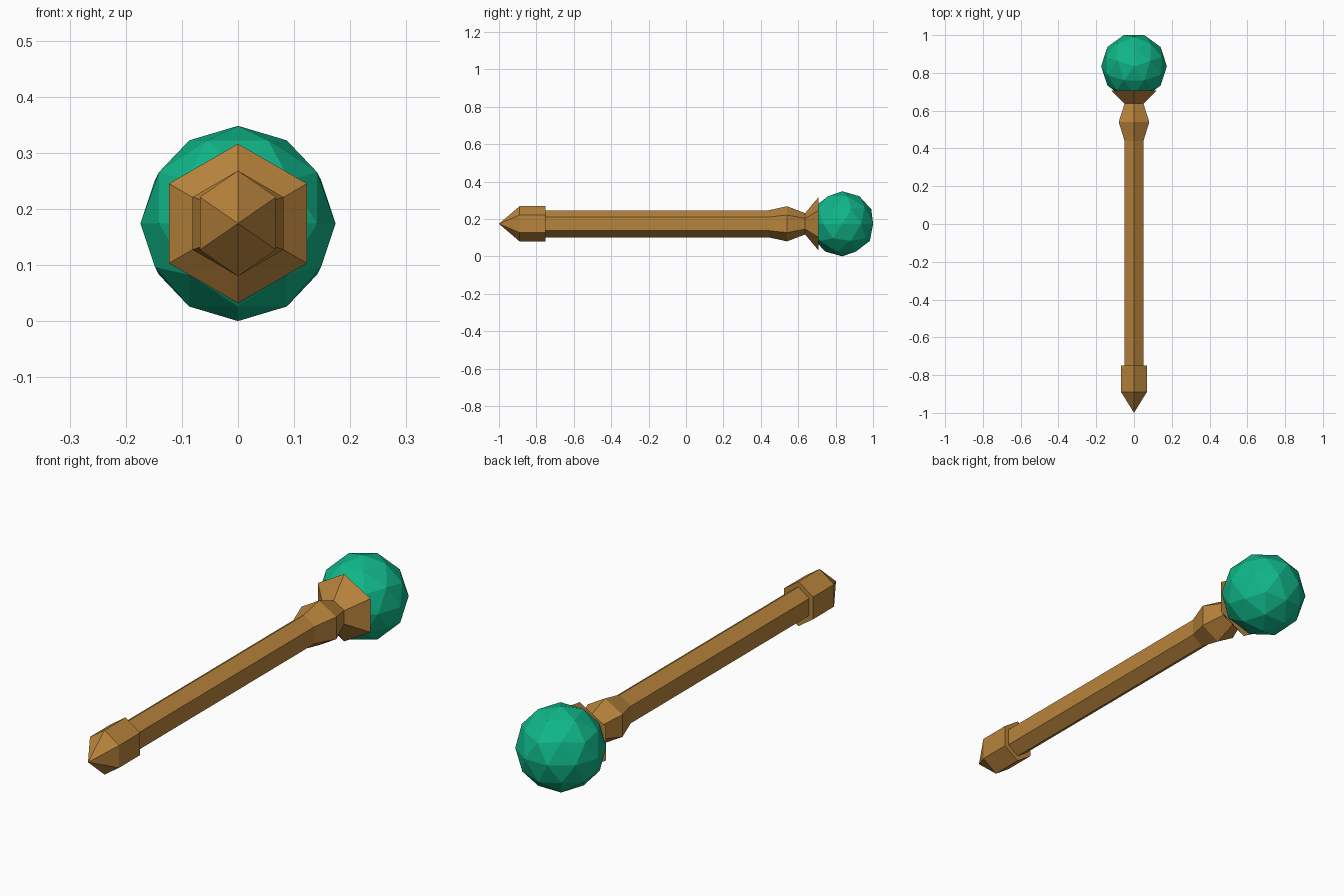
import bpy
import bmesh
import math
from mathutils import Matrix

if "Cube" in bpy.data.objects:
    bpy.data.objects.remove(bpy.data.objects["Cube"], do_unlink=True)

AXIS_Z = 0.174  # height of the staff's long axis


def make_material(name, color):
    mat = bpy.data.materials.new(name)
    mat.use_nodes = True
    mat.diffuse_color = color
    mat.node_tree.nodes["Principled BSDF"].inputs["Base Color"].default_value = color
    return mat


def add_object(name, bm, mat):
    bmesh.ops.recalc_face_normals(bm, faces=bm.faces)
    mesh = bpy.data.meshes.new(name)
    bm.to_mesh(mesh)
    bm.free()
    mesh.materials.append(mat)
    obj = bpy.data.objects.new(name, mesh)
    bpy.context.collection.objects.link(obj)
    return obj


def hex_loft(name, sections, mat):
    """Loft six-sided rings along y; each section is (y, half width, half height)."""
    bm = bmesh.new()
    rings = []
    for y, half_w, half_h in sections:
        ring = []
        for i in range(6):
            a = math.radians(90 + 60 * i)
            x = half_w * math.cos(a) / math.cos(math.pi / 6)
            ring.append(bm.verts.new((x, y, AXIS_Z + half_h * math.sin(a))))
        rings.append(ring)
    for a, b in zip(rings, rings[1:]):
        for i in range(6):
            j = (i + 1) % 6
            bm.faces.new((a[i], a[j], b[j], b[i]))
    bm.faces.new(rings[0])
    bm.faces.new(rings[-1])
    # A zero-size ring collapses to a point
    bmesh.ops.remove_doubles(bm, verts=bm.verts, dist=0.0001)
    return add_object(name, bm, mat)


wood = make_material("warm brown wood", (0.48, 0.23, 0.045, 1))
gem_green = make_material("emerald green", (0.005, 0.47, 0.25, 1))

# Shaft with a swelling below the neck, then a flared cup for the orb
hex_loft("shaft", [(-0.76, 0.05, 0.072), (0.44, 0.05, 0.072),
                   (0.54, 0.081, 0.094), (0.637, 0.05, 0.057),
                   (0.708, 0.123, 0.142)], wood)

# Pointed foot cap
hex_loft("pointed_cap", [(-1.0, 0, 0), (-0.89, 0.068, 0.094),
                         (-0.75, 0.068, 0.094)], wood)

# Faceted orb
orb = bmesh.new()
bmesh.ops.create_icosphere(
    orb, subdivisions=2, radius=0.174,
    matrix=Matrix.Translation((0, 0.835, AXIS_Z)) @ Matrix.Rotation(math.pi / 2, 4, "Z"))
add_object("orb", orb, gem_green)
